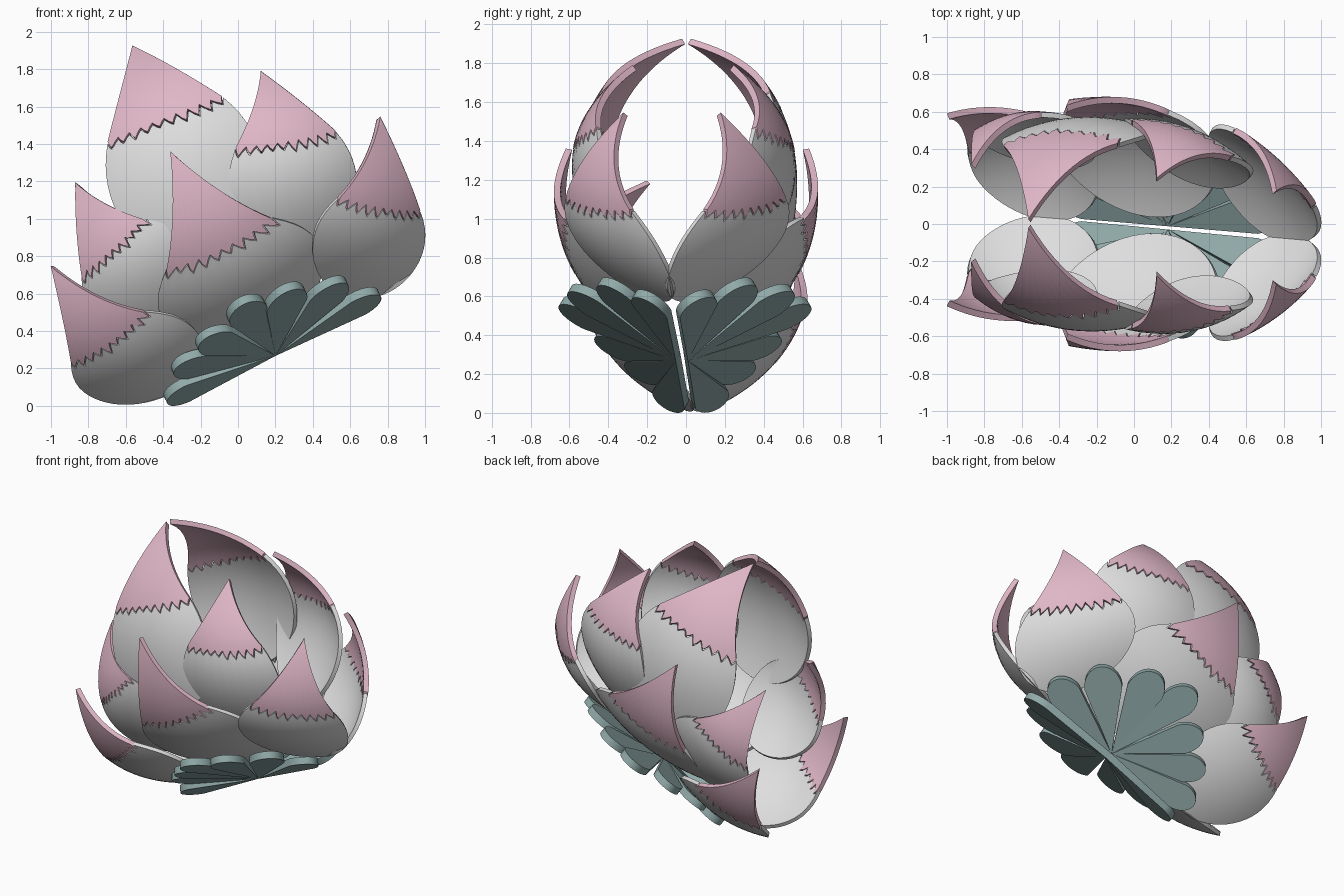
import bpy, bmesh, math, random
from mathutils import Vector

if "Cube" in bpy.data.objects:
    bpy.data.objects.remove(bpy.data.objects["Cube"])

random.seed(4)


def material(name, rgb):
    m = bpy.data.materials.new(name)
    m.diffuse_color = (*rgb, 1)
    m.use_nodes = True
    m.node_tree.nodes["Principled BSDF"].inputs["Base Color"].default_value = m.diffuse_color
    return m


PINK = material("dusty_pink", (0.74, 0.47, 0.57))
GREY = material("pale_grey", (0.73, 0.73, 0.73))
TEAL = material("grey_teal", (0.28, 0.40, 0.395))
parts = []


def finish(name, verts, faces, mat, thickness, side, k):
    """Place a sheet on the front (-1) or back (+1) half and give it thickness."""
    bm = bmesh.new()
    vs = [bm.verts.new((x, side * m - k * x, z)) for x, m, z in verts]
    for f in faces:
        bm.faces.new([vs[i] for i in f])
    bmesh.ops.remove_doubles(bm, verts=bm.verts, dist=0.0004)
    bmesh.ops.recalc_face_normals(bm, faces=bm.faces)
    me = bpy.data.meshes.new(name)
    bm.to_mesh(me)
    bm.free()
    me.materials.append(mat)
    ob = bpy.data.objects.new(name, me)
    bpy.context.collection.objects.link(ob)
    s = ob.modifiers.new("thickness", 'SOLIDIFY')
    s.thickness = thickness
    s.offset = 0
    bpy.ops.object.select_all(action='DESELECT')
    ob.select_set(True)
    bpy.context.view_layer.objects.active = ob
    bpy.ops.object.modifier_apply(modifier=s.name)
    bpy.ops.object.shade_smooth_by_angle(angle=math.radians(35))
    parts.append(ob)


def grid_faces(rows, cols):
    return [(r * cols + c, r * cols + c + 1, (r + 1) * cols + c + 1, (r + 1) * cols + c)
            for r in range(rows - 1) for c in range(cols - 1)]


COLS, TEETH = 41, 10
QC = 0.6  # widest place of the rounded body


def scale(name, tip, left, right, base, wide, cup, k, side):
    """Pointed scale: rounded grey body and a pink tip meeting on a jagged line."""
    T, L, R, B = map(Vector, (tip, left, right, base))
    A = (R - L).normalized()
    N = A.cross(T - B).normalized()
    if N.y < 0:
        N = -N
    ws = (R - L).length / 2
    W = ws * wide
    M = (L + R) / 2 + N * cup * (ws / W) ** 2
    la, lb = (M - B).length, (T - M).length
    h = la / (la + lb)

    def width(s):
        if s > h:
            t = (s - h) / (1 - h)
            return ws * (1 - t) * (1 - 0.2 * t)
        q = s / h
        if q < QC:
            return W * math.sqrt(max(0, 1 - ((QC - q) / QC) ** 2))
        return W - (W - ws) * ((q - QC) / (1 - QC)) ** 2

    def point(u, s):
        c = (B * ((s - h) * (s - 1) / h) + M * (s * (s - 1) / (h * (h - 1)))
             + T * (s * (s - h) / (1 - h)))
        w = width(s)
        return c + A * (u * w) - N * (cup * (u * w / W) ** 2)

    # jagged joint line
    us = [-1 + 2 * c / (COLS - 1) for c in range(COLS)]
    teeth = [random.uniform(0.035, 0.065) / (la + lb) for _ in range(TEETH)]
    joint = []
    for c, u in enumerate(us):
        dip = teeth[min(c // 4, TEETH - 1)] * (0, 0.6, 1, 0.4)[c % 4]
        joint.append(h - 0.015 * (1 - u * u) - dip)
    gap = 0.01 / (la + lb)

    n = 22
    body = [point(u, (1 - math.cos(math.pi / 2 * r / (n - 1))) * (j - gap))
            for r in range(n) for u, j in zip(us, joint)]
    finish(name + "_body", body, grid_faces(n, COLS), GREY, 0.028, side, k)
    n = 14
    top = [point(u, j + (1 - j) * r / (n - 1)) for r in range(n) for u, j in zip(us, joint)]
    finish(name + "_tip", top, grid_faces(n, COLS), PINK, 0.034, side, k)


def sepal(name, centre, tip, half_width, normal, side):
    """Flat rounded lobe widening from the stem."""
    C, T = Vector(centre), Vector(tip)
    d = T - C
    a = normal.cross(d).normalized()
    f = 1 - 1.3 * half_width / d.length
    pts = [C]
    for i in range(17):
        t = -math.pi / 2 + math.pi * i / 16
        pts.append(C + d * (f + (1 - f) * math.cos(t)) + a * (half_width * math.sin(t)))
    finish(name, pts, [tuple(range(len(pts)))], TEAL, 0.05, side, 0.09)


# scales: tip, left shoulder, right shoulder, base as (x, distance out, z), wide, cup, skew
SCALES = {
    "top_scale": ((-.55, .015, 1.925), (-.68, .40, 1.42), (-.08, .42, 1.66), (-.14, .50, .82), 1.27, .09, .01),
    "upper_scale": ((.13, .25, 1.79), (0, .54, 1.39), (.52, .40, 1.48), (.32, .26, .74), 1.3, .08, .09),
    "right_scale": ((.76, .24, 1.55), (.55, .55, 1.13), (.97, .19, 1.06), (.62, .08, .60), 1.36, .06, .09),
    "middle_scale": ((-.35, .61, 1.37), (-.37, .56, .75), (.18, .61, 1.02), (.17, .05, .42), 1.5, .08, .03),
    "left_scale": ((-.85, .25, 1.20), (-.82, .43, .72), (-.50, .55, 1.01), (-.27, .30, .48), 1.45, .07, .07),
    "low_left_scale": ((-.985, .50, .76), (-.88, .34, .26), (-.50, .53, .52), (-.30, .02, .12), 1.42, .07, .08),
}
# sepal fan around the stem: tip and half width
CENTRE = (.2, .02, .30)
SEPALS = [((-.38, .12, .05), .095), ((-.34, .29, .22), .1), ((-.19, .46, .38), .105), ((.02, .64, .57), .11),
          ((.28, .57, .65), .12), ((.56, .37, .69), .12), ((.76, .14, .62), .105)]
FAN_NORMAL = Vector((.88, 0, .47)).cross(Vector((-.1, .62, .3))).normalized()

for side, half in ((-1, "front"), (1, "back")):
    for name, spec in SCALES.items():
        scale(half + "_" + name, *spec, side)
    for i, (t, w) in enumerate(SEPALS):
        sepal(f"{half}_sepal_{i + 1}", CENTRE, t, w, FAN_NORMAL, side)

# rest on the ground, centred
co = [v.co for ob in parts for v in ob.data.vertices]
lo = [min(c[i] for c in co) for i in range(3)]
hi = [max(c[i] for c in co) for i in range(3)]
for ob in parts:
    ob.location = (-(lo[0] + hi[0]) / 2, -(lo[1] + hi[1]) / 2, -lo[2])
